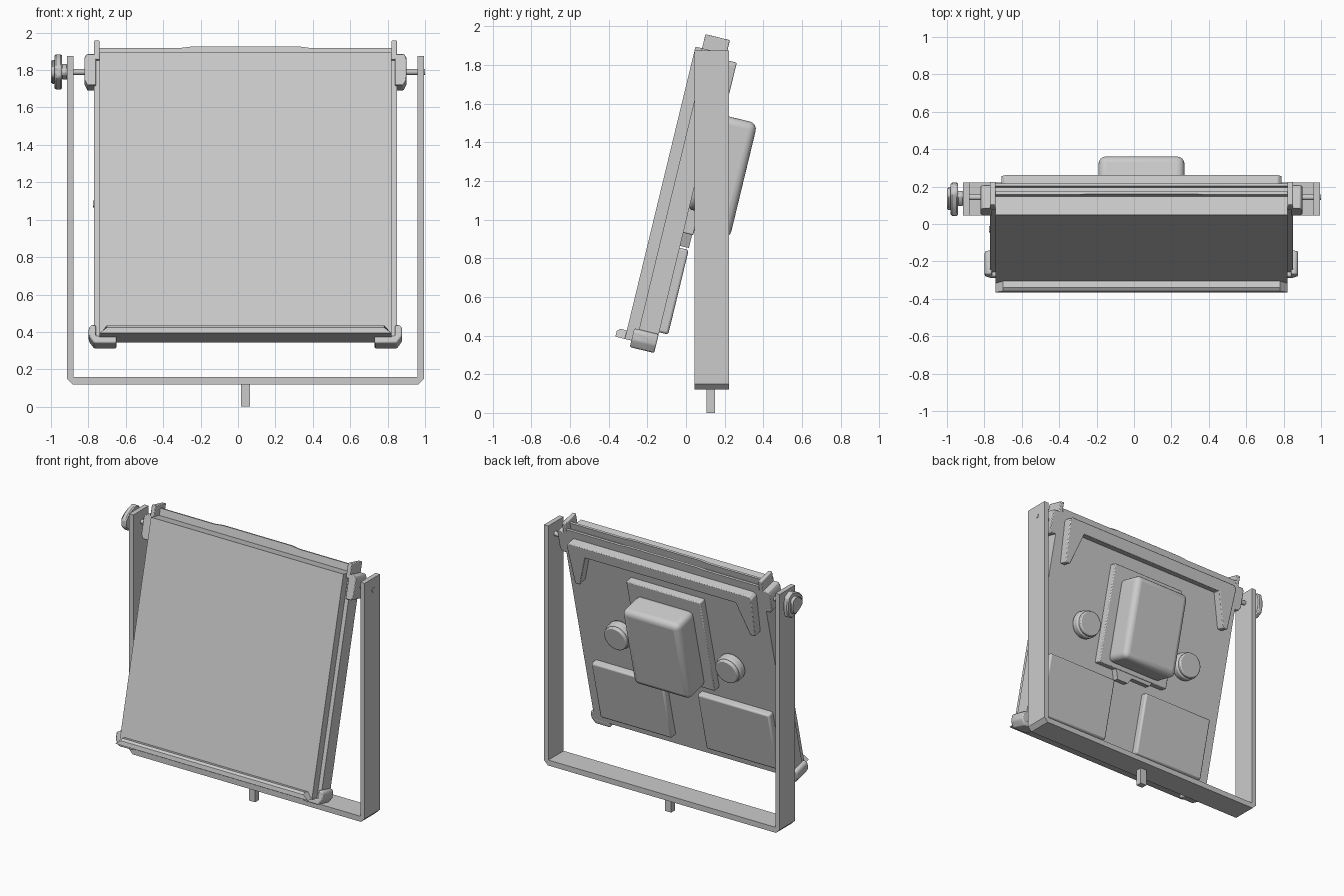
import bpy, bmesh, math
from mathutils import Matrix, Vector

cube = bpy.data.objects.get("Cube")
if cube:
    bpy.data.objects.remove(cube, do_unlink=True)

grey = bpy.data.materials.new("plain_grey")
grey.use_nodes = True
COLOUR = (0.6, 0.6, 0.6, 1)
grey.diffuse_color = COLOUR
grey.node_tree.nodes["Principled BSDF"].inputs["Base Color"].default_value = COLOUR

# Tilted panel frame: y runs back through the panel, z runs up along it from the top front edge
TILT = Matrix.Translation((0, 0.049, 1.894)) @ Matrix.Rotation(math.radians(-13.6), 4, 'X')
WORLD = Matrix.Identity(4)
MID = 0.04      # centre of the panel and yoke in x
BACK = 0.165    # depth of the panel


def finish(name, bm, frame, bevel=0, segments=2):
    bmesh.ops.recalc_face_normals(bm, faces=bm.faces)
    bm.transform(frame)
    mesh = bpy.data.meshes.new(name)
    bm.to_mesh(mesh)
    bm.free()
    mesh.materials.append(grey)
    obj = bpy.data.objects.new(name, mesh)
    bpy.context.collection.objects.link(obj)
    if bevel:
        mod = obj.modifiers.new("rounding", 'BEVEL')
        mod.width, mod.segments = bevel, segments
        mod.limit_method = 'ANGLE'
    bpy.ops.object.select_all(action='DESELECT')
    obj.select_set(True)
    bpy.context.view_layer.objects.active = obj
    bpy.ops.object.shade_smooth_by_angle(angle=math.radians(35))
    return obj


def prism(name, outline, axis, lo, hi, frame=TILT, bevel=0, segments=2):
    """Extrude a 2D outline along the x axis or the y axis."""
    bm = bmesh.new()
    place = (lambda p: (lo, p[0], p[1])) if axis == 'x' else (lambda p: (p[0], lo, p[1]))
    face = bm.faces.new([bm.verts.new(place(p)) for p in outline])
    new = bmesh.ops.extrude_face_region(bm, geom=[face])["geom"]
    step = Vector((hi - lo, 0, 0)) if axis == 'x' else Vector((0, hi - lo, 0))
    bmesh.ops.translate(bm, vec=step, verts=[v for v in new if isinstance(v, bmesh.types.BMVert)])
    return finish(name, bm, frame, bevel, segments)


def box(name, x, y, z, frame=TILT, bevel=0, segments=2):
    outline = [(x[0], z[0]), (x[1], z[0]), (x[1], z[1]), (x[0], z[1])]
    return prism(name, outline, 'y', y[0], y[1], frame, bevel, segments)


def cylinder(name, radius, depth, centre, axis, frame=TILT, sides=32, bevel=0):
    bm = bmesh.new()
    bmesh.ops.create_cone(bm, cap_ends=True, segments=sides, radius1=radius, radius2=radius, depth=depth)
    bm.transform(Matrix.Translation(centre) @ Matrix.Rotation(math.pi / 2, 4, axis))
    return finish(name, bm, frame, bevel)


def around(a, b, side):
    """Span at distance a to b from the middle, on one side."""
    return sorted((MID + side * a, MID + side * b))


# Yoke: U-shaped strap with clipped lower corners, and a post
half, wall, base, top, cut = 0.955, 0.035, 0.12, 1.875, 0.03
outer = [(-half, top), (-half, base + cut), (-half + cut, base)]
inner = [(-half + wall, top), (-half + wall, base + wall + 0.005)]
left_run = [(x + MID, z) for x, z in outer]
right_run = [(MID - x, z) for x, z in reversed(outer)]
inner_run = [(MID - x, z) for x, z in inner] + [(MID + x, z) for x, z in reversed(inner)]
prism("yoke", left_run + right_run + inner_run, 'y', 0.045, 0.222, WORLD)
box("post", (0.015, 0.065), (0.105, 0.15), (0, 0.13), WORLD)

# Panel: front plate, wider body behind it
box("front_plate", (MID - 0.78, MID + 0.78), (0, 0.065), (-1.555, 0))
box("panel_body", (MID - 0.81, MID + 0.81), (0.06, BACK), (-1.555, 0))
box("side_button", (-0.775, -0.765), (0.1, 0.13), (-0.82, -0.79))

# Bottom lip with mitred ends
lip = prism("front_lip", [(0.005, -1.51), (-0.035, -1.51), (-0.05, -1.525), (-0.05, -1.555), (0.005, -1.555)],
            'x', MID - 0.78, MID + 0.78)
inverse = TILT.inverted()
for v in lip.data.vertices:
    p = inverse @ v.co
    if p.z > -1.53:
        p.x = MID + (p.x - MID) * 0.95
        v.co = TILT @ p

# Top ridges; the front one has a raised grip in the middle
for name, y, low, high in (("top_ridge", 0.1, 0.05, 0.058), ("rear_ridge", 0.15, 0.03, 0.036)):
    ridge = [(-0.78, -0.01), (0.78, -0.01), (0.78, low), (0.34, low), (0.28, high),
             (-0.28, high), (-0.34, low), (-0.78, low)]
    prism(name, [(MID + x, z) for x, z in ridge], 'y', y, y + 0.015)

# Corner clips, pivot shafts on both sides
for side, word in ((1, "left"), (-1, "right")):
    box(f"{word}_top_prong", around(0.78, 0.81, side), (0.035, BACK), (-0.03, 0.075), bevel=0.005)
    clip = [(0.8, 0.0), (0.85, 0.0), (0.86, -0.02), (0.86, -0.14), (0.845, -0.17), (0.8, -0.17)]
    prism(f"{word}_top_clip", [(MID + side * x, z) for x, z in clip], 'y', 0.035, BACK, bevel=0.005)
    foot = [(0.8, -1.49), (0.825, -1.49), (0.838, -1.505), (0.838, -1.55), (0.81, -1.59),
            (0.69, -1.59), (0.69, -1.55), (0.8, -1.55)]
    prism(f"{word}_bottom_clip", [(MID + side * x, z) for x, z in foot], 'y', 0.035, BACK, bevel=0.008)
    cylinder(f"{word}_pivot", 0.016, 0.13, (MID + side * 0.895, 0.143, 1.79), 'Y', WORLD, 12)

    # Rear knobs and pads
    cylinder(f"{word}_rear_knob", 0.1, 0.06, (MID + side * 0.45, BACK + 0.03, -0.725), 'X', bevel=0.012)
    cylinder(f"{word}_rear_knob_cap", 0.09, 0.03, (MID + side * 0.45, BACK + 0.07, -0.725), 'X', bevel=0.008)
    box(f"{word}_rear_pad", around(0.14, 0.72, side), (BACK - 0.02, 0.213), (-1.48, -1.03), bevel=0.012)

# Upper rear bracket with tapering legs
arm = [(0.75, -0.05), (0.73, -0.03)]
leg = [(0.61, -0.115), (0.69, -0.36), (0.73, -0.36)]
bracket = [(-x, z) for x, z in arm] + [(x, z) for x, z in reversed(arm)]
bracket += [(x, z) for x, z in reversed(leg)] + [(-x, z) for x, z in leg]
prism("rear_bracket", [(MID + x, z) for x, z in bracket], 'y', BACK - 0.01, 0.227, bevel=0.006)

# Rear housing on a backing plate, with a latch tab below
box("housing_plate", (MID - 0.3, MID + 0.3), (BACK - 0.01, 0.218), (-0.95, -0.22), bevel=0.006)
box("rear_housing", (MID - 0.23, MID + 0.23), (0.2, 0.405), (-0.925, -0.31), bevel=0.04, segments=4)
prism("latch_tab", [(0.19, -0.94), (0.16, -1.02), (0.07, -1.02), (0.04, -0.975), (-0.12, -0.975), (-0.14, -0.94)],
      'y', BACK - 0.01, 0.212)

# Lobed clamp knob on the outside of the yoke
hub = Vector((0, 0.14, 1.79))
for name, lo, hi, size in (("clamp_knob", -0.98, -0.94, 0.1), ("clamp_knob_face", -1.0, -0.975, 0.068),
                           ("clamp_knob_neck", -0.945, -0.91, 0.045)):
    ring = []
    for i in range(12):
        r = size * (1 if i % 4 < 2 else 0.85)
        t = math.tau * (i + 0.5) / 12
        ring.append((hub.y + r * math.sin(t), hub.z + r * math.cos(t)))
    prism(name, ring, 'x', lo, hi, WORLD, bevel=0.008, segments=1)
